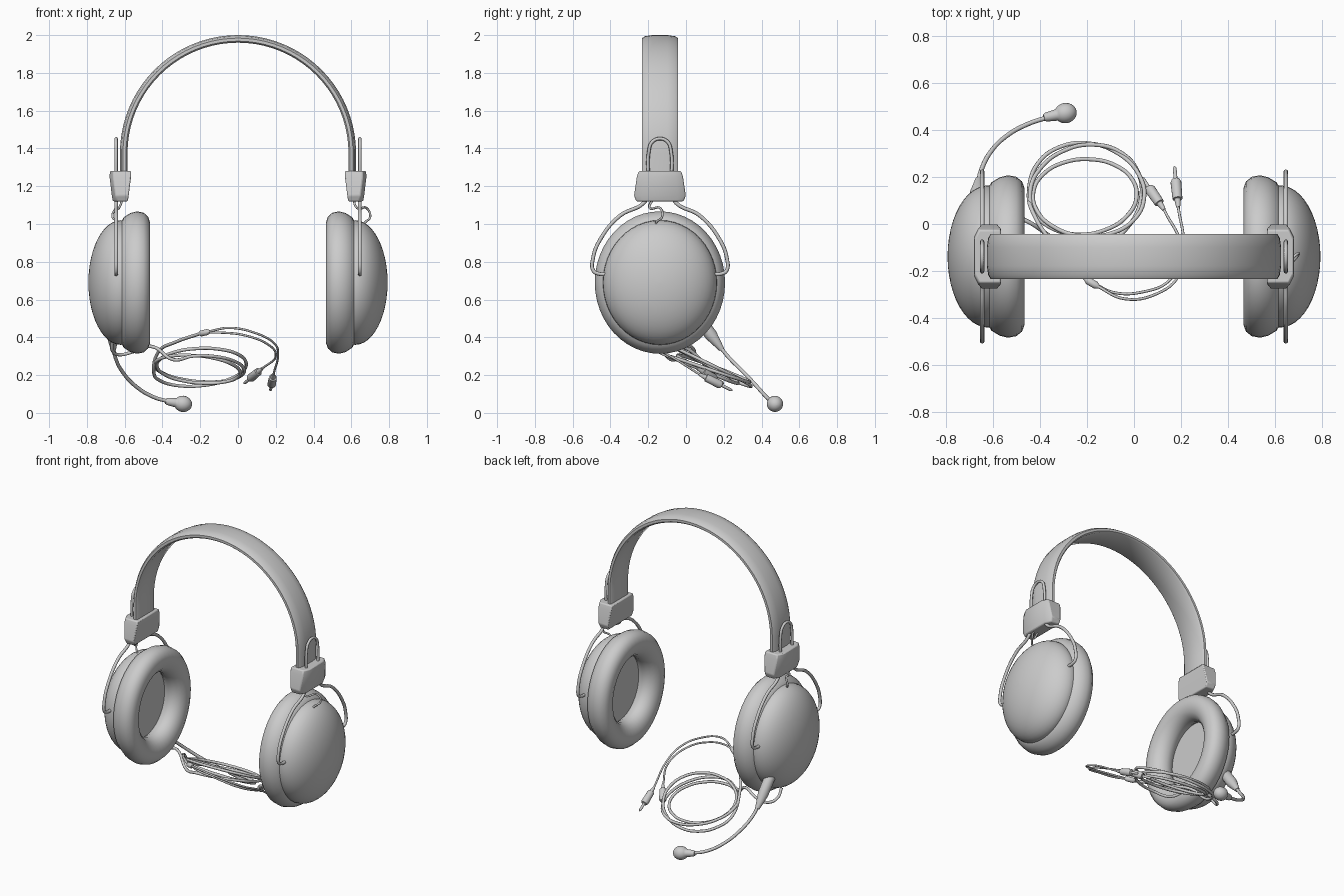
import bpy, bmesh, math
from mathutils import Vector, Matrix

if "Cube" in bpy.data.objects:
    bpy.data.objects.remove(bpy.data.objects["Cube"])

CY, CZ = -0.138, 0.69            # ear cup axis


def finish(name, bm, angle=40):
    bmesh.ops.recalc_face_normals(bm, faces=bm.faces)
    me = bpy.data.meshes.new(name)
    bm.to_mesh(me)
    bm.free()
    ob = bpy.data.objects.new(name, me)
    bpy.context.collection.objects.link(ob)
    bpy.ops.object.select_all(action='DESELECT')
    ob.select_set(True)
    bpy.context.view_layer.objects.active = ob
    bpy.ops.object.shade_smooth_by_angle(angle=math.radians(angle))
    return ob


def skin(bm, rings, closed=False):
    n = len(rings)
    for i in range(n if closed else n - 1):
        a, b = rings[i], rings[(i + 1) % n]
        for j in range(len(a)):
            k = (j + 1) % len(a)
            bm.faces.new((a[j], a[k], b[k], b[j]))
    if not closed:
        bm.faces.new(rings[0])
        bm.faces.new(rings[-1])


def lathe(name, profile, origin, axis, seg=24, ysc=1.0, closed=False, angle=40):
    """Spin (distance, radius) pairs around an axis."""
    m = Matrix.Translation(origin) @ Vector(axis).to_track_quat('X', 'Z').to_matrix().to_4x4()
    bm = bmesh.new()
    rings = []
    for d, r in profile:
        ring = []
        for j in range(seg):
            t = 2 * math.pi * j / seg
            ring.append(bm.verts.new(m @ Vector((d, r * ysc * math.cos(t), r * math.sin(t)))))
        rings.append(ring)
    skin(bm, rings, closed)
    return finish(name, bm, angle)


def wire(name, pts, radius):
    """Smooth round wire through the points."""
    cu = bpy.data.curves.new(name, 'CURVE')
    cu.dimensions = '3D'
    cu.bevel_depth, cu.bevel_resolution = radius, 2
    cu.resolution_u, cu.use_fill_caps = 6, True
    sp = cu.splines.new('BEZIER')
    sp.bezier_points.add(len(pts) - 1)
    for b, p in zip(sp.bezier_points, pts):
        b.co = p
        b.handle_left_type = b.handle_right_type = 'AUTO'
    ob = bpy.data.objects.new(name, cu)
    bpy.context.collection.objects.link(ob)
    bpy.ops.object.select_all(action='DESELECT')
    ob.select_set(True)
    bpy.context.view_layer.objects.active = ob
    bpy.ops.object.convert(target='MESH')
    bpy.ops.object.shade_smooth()


# Headband: rounded strap swept over an arch
path = [(0.605, 1.2, 0.0)]
path += [(0.605 * math.cos(math.pi * i / 40), 1.375 + 0.605 * math.sin(math.pi * i / 40),
          math.pi * i / 40) for i in range(41)]
path += [(-0.605, 1.2, math.pi)]
section = [(-0.02, -0.085), (-0.012, -0.095), (0.004, -0.095), (0.014, -0.08), (0.02, -0.04),
           (0.02, 0.04), (0.014, 0.08), (0.004, 0.095), (-0.012, 0.095), (-0.02, 0.085)]
bm = bmesh.new()
skin(bm, [[bm.verts.new((x + o * math.cos(a), CY + w, z + o * math.sin(a))) for o, w in section]
          for x, z, a in path])
finish("headband", bm, 50)

cushion = [(0.625, 0.31), (0.605, 0.345), (0.57, 0.368), (0.535, 0.377), (0.50, 0.37),
           (0.476, 0.349), (0.465, 0.318), (0.466, 0.285), (0.478, 0.25), (0.50, 0.225),
           (0.535, 0.208), (0.57, 0.212), (0.60, 0.23), (0.625, 0.26)]
dome = [(0.60, 0.325)] + [(0.62 + 0.172 * math.sin(t), 0.33 * math.cos(t))
                          for t in [math.pi / 2 * i / 12 for i in range(12)]] + [(0.792, 0.004)]

for s, side in ((1, "right"), (-1, "left")):
    c = (0, CY, CZ)
    # Ear cup: padded ring, inner plate, outer dome
    lathe(side + "_ear_cushion", cushion, c, (s, 0, 0), 48, 0.915, True, 60)
    lathe(side + "_speaker_plate", [(0.59, 0.25), (0.605, 0.25)], c, (s, 0, 0), 48, 0.915)
    lathe(side + "_ear_cup", dome, c, (s, 0, 0), 48, 0.915)

    # Tapered slider block with softened edges
    bm = bmesh.new()
    rings = []
    for z, x0, x1, hy in ((1.12, 0.583, 0.662, 0.125), (1.15, 0.579, 0.668, 0.137),
                          (1.25, 0.566, 0.680, 0.122), (1.28, 0.566, 0.678, 0.112)):
        rings.append([bm.verts.new((s * x, CY + y, z)) for x, y in
                      ((x0, -hy), (x1 - 0.02, -hy), (x1, -hy + 0.04), (x1, hy - 0.04),
                       (x1 - 0.02, hy), (x0, hy))])
    skin(bm, rings)
    ob = finish(side + "_slider_block", bm, 30)
    bev = ob.modifiers.new("soft_edges", 'BEVEL')
    bev.width, bev.segments = 0.006, 2

    # Adjustment loop above the block, yoke arms below it
    x = s * 0.645
    wire(side + "_adjuster_loop", [(x, CY + y, z) for y, z in
         ((-0.058, 1.2), (-0.058, 1.39), (-0.042, 1.433), (0, 1.452),
          (0.042, 1.433), (0.058, 1.39), (0.058, 1.2))], 0.009)
    for f, end in ((-1, "front"), (1, "rear")):
        wire(f"{side}_yoke_{end}", [(x, CY + f * y, z) for y, z in
             ((0.06, 1.16), (0.085, 1.112), (0.21, 1.045), (0.315, 0.92), (0.354, 0.82),
              (0.352, 0.752), (0.325, 0.737), (0.27, 0.735))], 0.01)

    # Short lead from block into cup
    b = 0.70 if s > 0 else 0.665
    wire(side + "_cup_lead", [(s * 0.61, CY - 0.03, 1.14), (s * 0.63, CY - 0.055, 1.085),
         (s * (b - 0.02), CY, 1.085), (s * b, CY + 0.012, 1.04),
         (s * (b - 0.03), CY - 0.02, 1.005), (s * 0.655, CY - 0.005, 0.975)], 0.006)

# Microphone: tapered holder, boom and capsule
a, e = Vector((-0.67, 0.03, 0.55)), Vector((-0.66, 0.19, 0.335))
L = (e - a).length
lathe("microphone_holder", [(0, 0.026), (0.02, 0.034), (L * 0.65, 0.033), (L, 0.014)], a, e - a, 16)
wire("microphone_boom", [(-0.66, 0.18, 0.35), (-0.65, 0.225, 0.295), (-0.61, 0.305, 0.215),
     (-0.54, 0.375, 0.14), (-0.45, 0.425, 0.085), (-0.36, 0.455, 0.058)], 0.010)
prof = [(0, 0.014), (0.01, 0.019), (0.05, 0.024)]
prof += [(0.095 + 0.048 * math.sin(t), 0.043 * math.cos(t))
         for t in [math.radians(d) for d in range(-55, 90, 12)]]
lathe("microphone_capsule", prof, (-0.383, 0.452, 0.062), (0.97, 0.2, -0.15), 20, angle=60)

# Main cable: leaves the left cup, coils three times, runs to the splitter
cable = [(-0.665, -0.06, 0.38), (-0.665, -0.02, 0.33), (-0.63, 0.03, 0.308),
         (-0.55, 0.045, 0.325), (-0.46, 0.015, 0.352)]
start, stop, steps = math.radians(-125), math.radians(895), 34
for i in range(steps + 1):
    t = start + (stop - start) * i / steps
    k = i / steps
    rx = 0.222 + 0.018 * math.sin(t * 0.5 + 1)
    ry = 0.19 + 0.04 * math.sin(t * 0.36 + 2)
    px = -0.205 + 0.012 * math.sin(2.3 * t * 0.5) + rx * math.cos(t)
    py = 0.125 + ry * math.sin(t)
    cable.append((px, py, 0.30 - 0.42 * py + 0.025 * math.sin(t * 0.7) - 0.02 + 0.02 * k))
cable += [(-0.42, 0.03, 0.325), (-0.33, -0.10, 0.375), (-0.20, -0.24, 0.42)]
wire("main_cable", cable, 0.009)
lathe("cable_splitter", [(0, 0.009), (0.01, 0.016), (0.05, 0.016), (0.065, 0.009)],
      (-0.205, -0.235, 0.418), (0.85, -0.5, 0.2), 12)

# Plug leads and plugs
leads = {
    "first": [(-0.16, -0.262, 0.43), (-0.04, -0.318, 0.45), (0.10, -0.295, 0.42),
              (0.19, -0.22, 0.37), (0.212, -0.10, 0.31), (0.188, 0.07, 0.205)],
    "second": [(-0.16, -0.258, 0.425), (-0.09, -0.29, 0.425), (0.03, -0.29, 0.412),
               (0.155, -0.235, 0.365), (0.20, -0.10, 0.30), (0.128, 0.06, 0.235)]}
tips = {"first": (0.172, 0.245, 0.118), "second": (0.032, 0.2, 0.155)}
for n, pts in leads.items():
    wire(n + "_plug_lead", pts, 0.006)
    p = Vector(pts[-1])
    d = Vector(tips[n]) - p
    L = d.length
    lathe(n + "_plug", [(0, 0.008), (L * 0.2, 0.014), (L * 0.21, 0.021), (L * 0.62, 0.023),
                        (L * 0.68, 0.017), (L * 0.69, 0.008), (L * 0.95, 0.008), (L, 0.003)],
          p, d, 14, angle=35)
